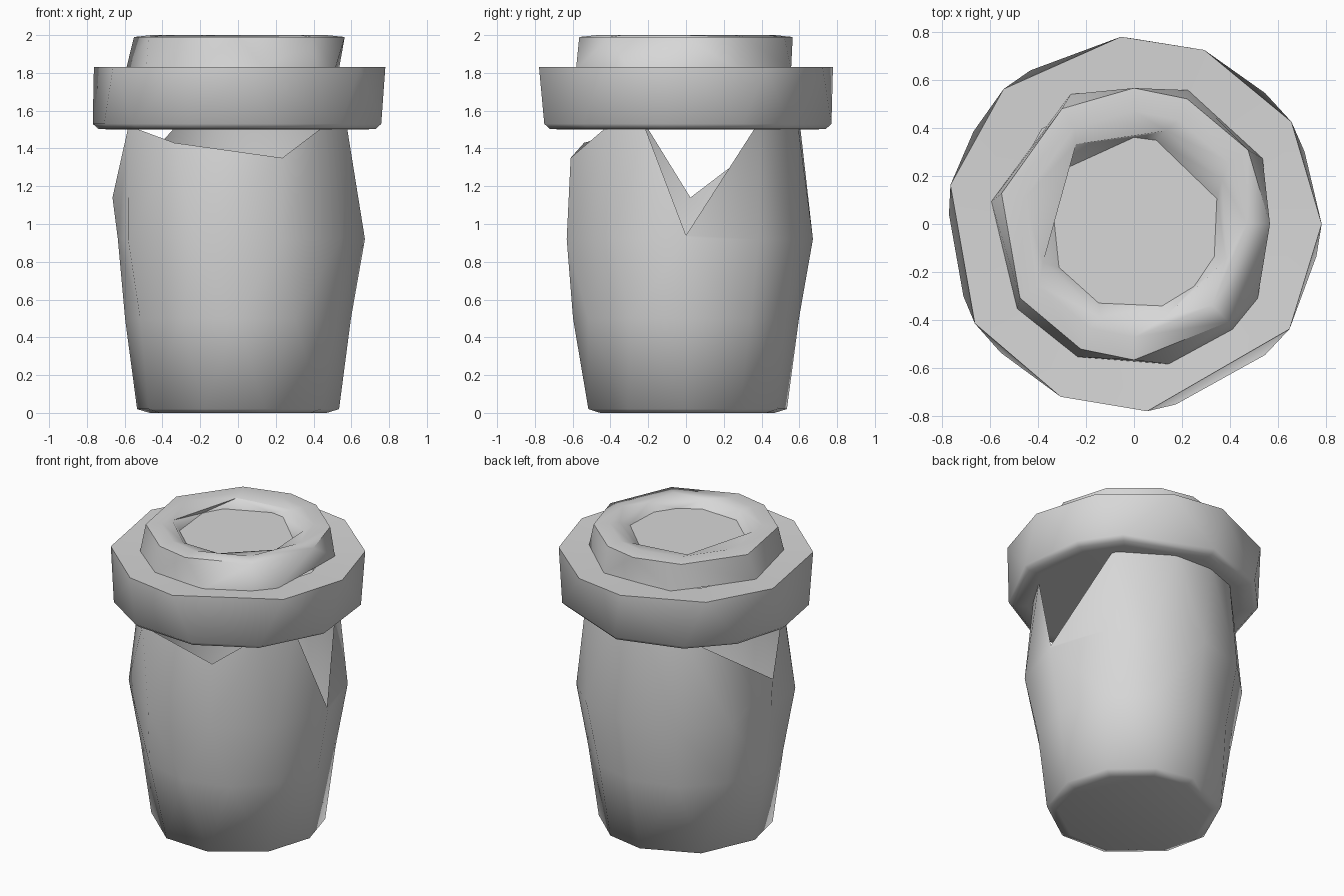
import bpy
import bmesh
from math import radians, cos, sin, tau

default = bpy.data.objects.get("Cube")
if default:
    bpy.data.objects.remove(default, do_unlink=True)

# One plain grey for the whole jar
grey = bpy.data.materials.new("light_grey")
grey.use_nodes = True
colour = (0.68, 0.68, 0.68, 1)
grey.diffuse_color = colour
grey.node_tree.nodes["Principled BSDF"].inputs["Base Color"].default_value = colour


def ring(bm, angles, radius, height):
    """Ring of vertices at the given angles, sorted by angle."""
    points = []
    for degrees in sorted(a % 360 for a in angles):
        a = radians(degrees)
        points.append((a, bm.verts.new((radius * cos(a), radius * sin(a), height))))
    return points


def skin(bm, low, high):
    """Join two rings, which may differ in vertex count, with triangles."""
    def at(points, i):
        turn, k = divmod(i, len(points))
        return points[k][0] + turn * tau, points[k][1]
    i = j = 0
    while i < len(low) or j < len(high):
        a, b = at(low, i), at(high, j)
        next_a, next_b = at(low, i + 1), at(high, j + 1)
        step_low = j >= len(high) or (
            i < len(low) and next_a[0] + a[0] <= next_b[0] + b[0])
        if step_low:
            bm.faces.new((a[1], next_a[1], b[1]))
            i += 1
        else:
            bm.faces.new((a[1], next_b[1], b[1]))
            j += 1


def stack(bm, rings):
    for low, high in zip(rings, rings[1:]):
        skin(bm, low, high)


def close_below(bm, points):
    bm.faces.new([v for _, v in reversed(points)])


def finish(bm, name, sharp):
    """Turn the mesh into a named object with smooth shading."""
    mesh = bpy.data.meshes.new(name)
    bm.to_mesh(mesh)
    bm.free()
    mesh.materials.append(grey)
    obj = bpy.data.objects.new(name, mesh)
    bpy.context.collection.objects.link(obj)
    bpy.ops.object.select_all(action="DESELECT")
    obj.select_set(True)
    bpy.context.view_layer.objects.active = obj
    bpy.ops.object.shade_smooth_by_angle(angle=radians(sharp))


# Body: shell with a closed base and a broken, notched rim
base = [0, 32, 65, 93, 135, 177, 208, 250, 285, 325]
waist = [0, 35, 62, 90, 120, 150, 180, 210, 240, 270, 300, 330]
belly = [0, 35, 60, 90, 120, 150, 210, 250, 290, 325]
broken_rim = [(0, 0.94), (40, 1.55), (75, 1.55), (100, 1.55), (122, 1.52),
              (178, 1.14), (200, 1.52), (238, 1.43), (291, 1.35),
              (318, 1.52), (339, 1.52)]
bm = bmesh.new()
# The belly is slightly flattened on the right, below the shallow notch
belly_ring = ring(bm, belly, 0.672, 0.92) + ring(bm, [180], 0.636, 0.92)
belly_ring.sort(key=lambda point: point[0])
rings = [ring(bm, base, 0.47, 0),
         ring(bm, base, 0.535, 0.02),
         ring(bm, waist, 0.598, 0.5),
         belly_ring]
rim = []
for degrees, height in broken_rim:
    radius = 0.665 - max(0, height - 1.3) * 0.22
    rim += ring(bm, [degrees], radius, height)
rings.append(rim)
stack(bm, rings)
close_below(bm, rings[0])
finish(bm, "body", 100)

# Collar: wide band around the neck, closed underneath
collar_top = [94, 68, 33, 0, -34, -86, -113, -148, 168, 134]
collar_low = [124, 90, 45, 23, -10, -45, -77, -110, -136, -157, 177, 150]
bm = bmesh.new()
rings = [ring(bm, collar_low, 0.66, 1.5),
         ring(bm, collar_low, 0.74, 1.503),
         ring(bm, collar_low, 0.77, 1.53),
         ring(bm, collar_top, 0.78, 1.83),
         ring(bm, collar_top, 0.55, 1.82)]
stack(bm, rings)
close_below(bm, rings[0])
finish(bm, "collar", 75)

# Lid: tapered ring with a rounded lip
lid_low = [116, 68, 27, -31, -47, -76, -113, -144, 171]
lid_top = [90, 67, 33, 0, -46, -90, -113, -147, 167, 122]
recess = [126, 71, 27, -21, -72, -110, -157]
floor = [90, 75, 17, -22, -46, -71, -114, -150, 162, 139]
bm = bmesh.new()
stack(bm, [ring(bm, lid_low, 0.6, 1.82),
           ring(bm, lid_top, 0.565, 1.99),
           ring(bm, lid_top, 0.47, 2),
           ring(bm, recess, 0.41, 1.985),
           ring(bm, floor, 0.36, 1.94)])
finish(bm, "lid", 60)

# Flat floor of the shallow recess in the lid
bm = bmesh.new()
bm.faces.new([v for _, v in ring(bm, floor, 0.36, 1.94)])
finish(bm, "lid_floor", 30)
